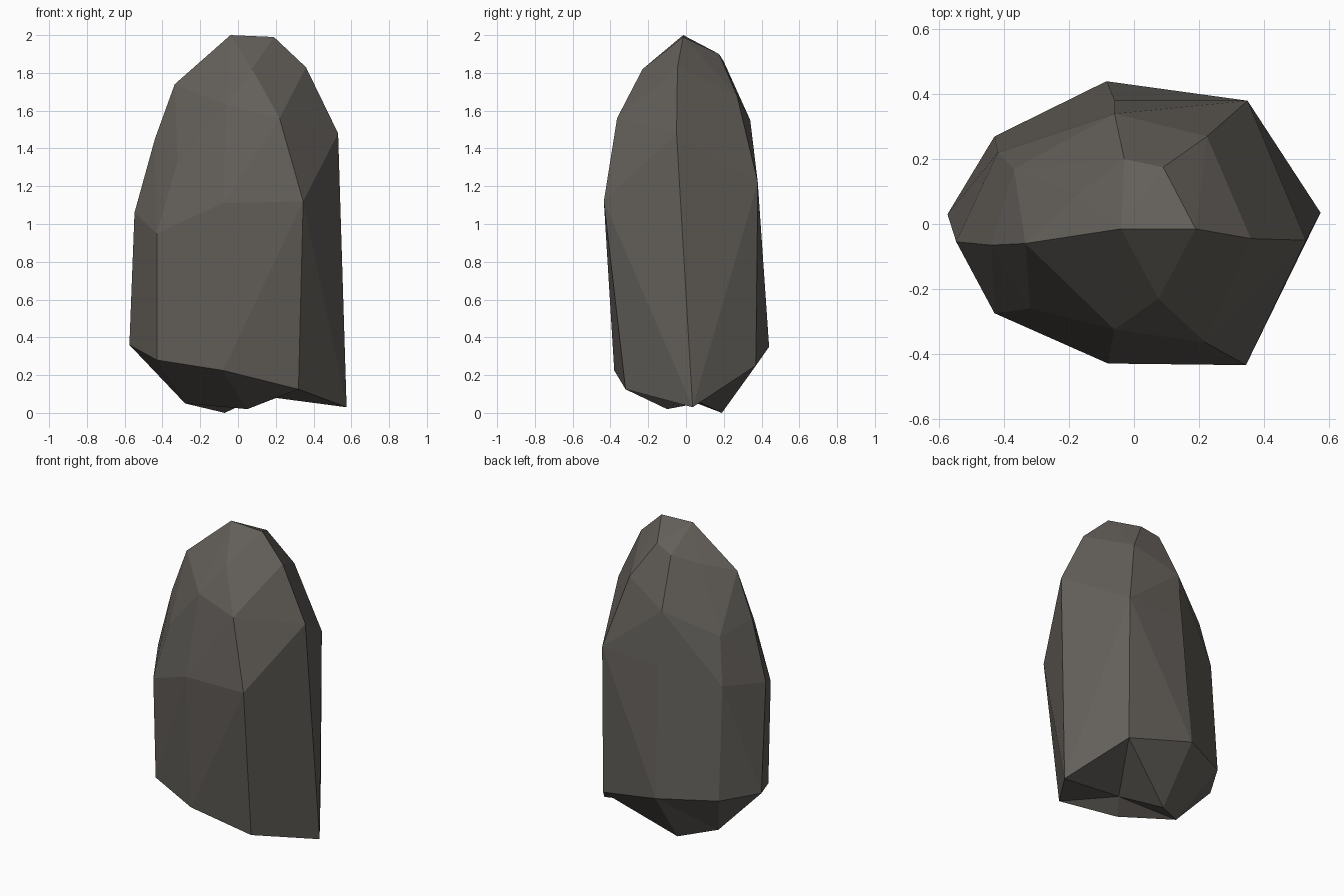
import bpy, bmesh

if "Cube" in bpy.data.objects:
    bpy.data.objects.remove(bpy.data.objects["Cube"])

# Stone colour
stone = bpy.data.materials.new("grey_stone")
stone.diffuse_color = (0.125, 0.115, 0.102, 1)
stone.use_nodes = True
stone.node_tree.nodes["Principled BSDF"].inputs["Base Color"].default_value = stone.diffuse_color

# Lower edge of the shaft, counter-clockwise from the left
lower = [(-.575, .03, .36), (-.43, -.25, .28), (-.08, -.38, .225), (.32, -.32, .125),
         (.575, .035, .03), (.35, .37, .25), (-.085, .44, .35), (-.43, .27, .36)]
# Shoulder where the shaft starts to taper
shoulder = [(-.548, -.055, 1.06), (-.43, -.275, .95), (-.08, -.43, 1.11), (.345, -.435, 1.12),
            (.53, -.05, 1.48), (.35, .38, 1.22), (-.06, .38, 1.2), (-.42, .22, 1.1)]
# Chipped facets of the crown
crown = [(-.44, -.065, 1.45), (-.32, -.26, 1.33), (-.06, -.325, 1.63), (.22, -.365, 1.56),
         (.075, -.23, 1.82), (-.335, -.06, 1.74), (-.37, .17, 1.4), (-.175, .09, 1.8),
         (-.06, .34, 1.55), (.225, .27, 1.68), (.36, -.045, 1.83)]
peak = [(-.04, -.015, 2), (.19, -.015, 1.99), (-.03, .2, 1.86), (.09, .175, 1.9)]
# Broken points of the underside
root = [(-.28, .06, .05), (-.07, .19, 0), (.05, -.1, .02), (.12, .0, .09)]

bm = bmesh.new()
rim = [bm.verts.new(p) for p in lower]
verts = rim + [bm.verts.new(p) for p in shoulder + crown + peak]
bmesh.ops.convex_hull(bm, input=verts)

# Open the bottom of the hull, then close it with the broken root
bmesh.ops.delete(bm, geom=[f for f in bm.faces if all(v in rim for v in f.verts)],
                 context='FACES')
a, b, c, d = [bm.verts.new(p) for p in root]
L = rim
for face in [(L[7], L[0], a), (L[0], L[1], a), (L[1], L[2], a), (L[2], c, a),
             (L[6], L[7], a), (L[6], a, b), (L[5], L[6], b), (L[5], b, d),
             (L[4], L[5], d), (L[3], L[4], d), (L[3], d, c), (L[2], L[3], c),
             (a, c, d), (a, d, b)]:
    bm.faces.new(face)
bmesh.ops.delete(bm, geom=[v for v in bm.verts if not v.link_faces], context='VERTS')
bmesh.ops.recalc_face_normals(bm, faces=bm.faces)
bmesh.ops.dissolve_limit(bm, angle_limit=0.04, verts=bm.verts, edges=bm.edges)

mesh = bpy.data.meshes.new("standing_rock")
bm.to_mesh(mesh)
bm.free()
mesh.materials.append(stone)
rock = bpy.data.objects.new("standing_rock", mesh)
bpy.context.collection.objects.link(rock)
